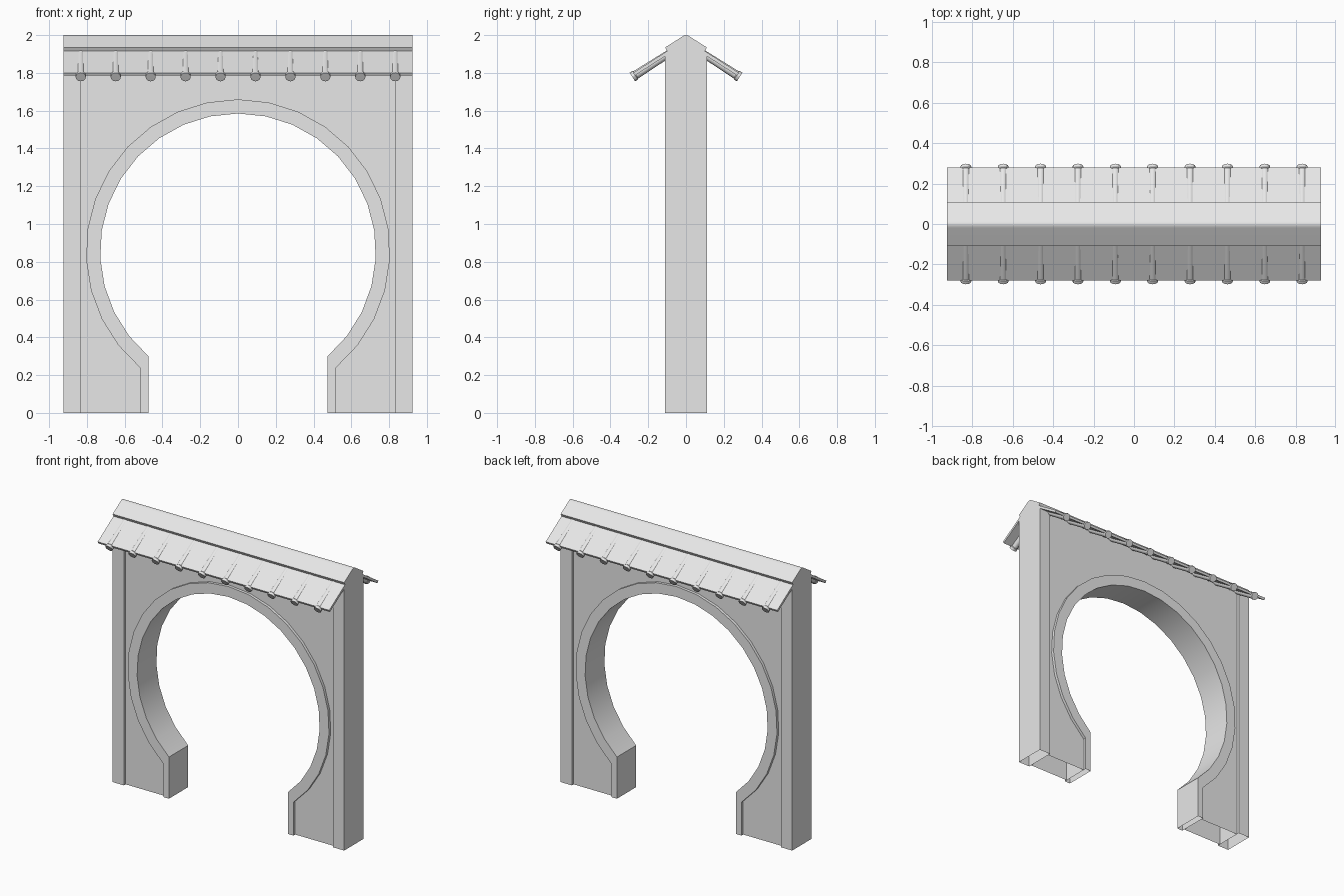
import bpy, bmesh, math
from mathutils import Vector

if "Cube" in bpy.data.objects:
    bpy.data.objects.remove(bpy.data.objects["Cube"], do_unlink=True)

stone = bpy.data.materials.new("pale grey stone")
stone.use_nodes = True
stone.diffuse_color = (0.8, 0.8, 0.8, 1)
stone.node_tree.nodes["Principled BSDF"].inputs["Base Color"].default_value = (0.8, 0.8, 0.8, 1)

HALF, POST, DEPTH, RECESS = 0.925, 0.835, 0.11, 0.02
CENTRE, SLOPE = 0.855, 0.64
TILT = math.atan(SLOPE)


def finish(name, bm):
    bmesh.ops.recalc_face_normals(bm, faces=bm.faces)
    # The parts standing on the ground are open underneath
    base = [f for f in bm.faces if all(v.co.z < 1e-5 for v in f.verts)]
    bmesh.ops.delete(bm, geom=base, context='FACES_ONLY')
    mesh = bpy.data.meshes.new(name)
    bm.to_mesh(mesh)
    bm.free()
    mesh.materials.append(stone)
    ob = bpy.data.objects.new(name, mesh)
    bpy.context.collection.objects.link(ob)
    bpy.ops.object.select_all(action='DESELECT')
    ob.select_set(True)
    bpy.context.view_layer.objects.active = ob
    bpy.ops.object.shade_smooth_by_angle(angle=math.radians(30))
    return ob


def prism(name, points, sweep):
    """Extrude a closed outline along a vector."""
    bm = bmesh.new()
    face = bm.faces.new([bm.verts.new(p) for p in points])
    made = bmesh.ops.extrude_face_region(bm, geom=[face])["geom"]
    bmesh.ops.translate(bm, vec=sweep, verts=[v for v in made if isinstance(v, bmesh.types.BMVert)])
    return finish(name, bm)


def along_x(name, profile, x0, x1):
    return prism(name, [(x0, y, z) for y, z in profile], Vector((x1 - x0, 0, 0)))


def along_y(name, outline, half):
    return prism(name, [(x, -half, z) for x, z in outline], Vector((0, 2 * half, 0)))


def arch(radius, leg, steps=24):
    """Horseshoe opening from the right foot over the top to the left foot."""
    start = -math.acos(leg / radius)
    span = math.pi - 2 * start
    arc = [(radius * math.cos(start + span * i / steps),
            CENTRE + radius * math.sin(start + span * i / steps)) for i in range(steps + 1)]
    return [(leg, 0)] + arc + [(-leg, 0)]


def mirrored(side):
    """Complete a profile across y = 0; the first point lies on the axis."""
    return [(-y, z) for y, z in reversed(side[1:])] + side


# Wall: recessed panel, raised arch surround and two gabled posts
outer, inner = arch(0.805, 0.52), arch(0.73, 0.475)
wall_box = [(-POST, 0), (-POST, 1.89), (POST, 1.89), (POST, 0)]
along_y("wall_panel", wall_box + outer, DEPTH - RECESS)
along_y("arch_surround", outer + inner[::-1], DEPTH)

gable = mirrored([(0, 1.97), (DEPTH, 1.90), (DEPTH, 0)])
along_x("right_post", gable, -HALF, -POST)
along_x("left_post", gable, POST, HALF)

# Roof: thin sloping sheet with a thicker rounded ridge cap
along_x("roof_sheet", mirrored([(0, 1.98), (0.28, 1.80), (0.272, 1.785)])
        + [(0, 1.959)], -HALF, HALF)
cap = [(0, 2.0), (0.01, 1.998), (0.02, 1.992), (DEPTH, 1.935), (0.098, 1.912)]
along_x("ridge_cap", mirrored(cap) + [(0, 1.972)], -HALF, HALF)

# Round tile ribs down both slopes, each ending in a wider disc
for side, label in ((-1, "front"), (1, "back")):
    down = Vector((0, side * math.cos(TILT), -math.sin(TILT)))
    across = Vector((1, 0, 0))
    up = across.cross(down)
    end = Vector((0, side * 0.284, 1.778))
    for i in range(10):
        x = (i - 4.5) * 0.185
        bm = bmesh.new()
        rings = []
        for back, radius in ((0.24, 0.02), (0.022, 0.023), (0.018, 0.027), (0, 0.027)):
            mid = end - down * back + across * x
            rings.append([bm.verts.new(mid + radius * (across * math.cos(a) + up * math.sin(a)))
                          for a in (math.tau * k / 12 for k in range(12))])
        for a, b in zip(rings, rings[1:]):
            for k in range(12):
                n = (k + 1) % 12
                bm.faces.new((a[k], a[n], b[n], b[k]))
        bm.faces.new(rings[0])
        bm.faces.new(rings[-1])
        finish(f"{label}_tile_rib_{i + 1}", bm)
